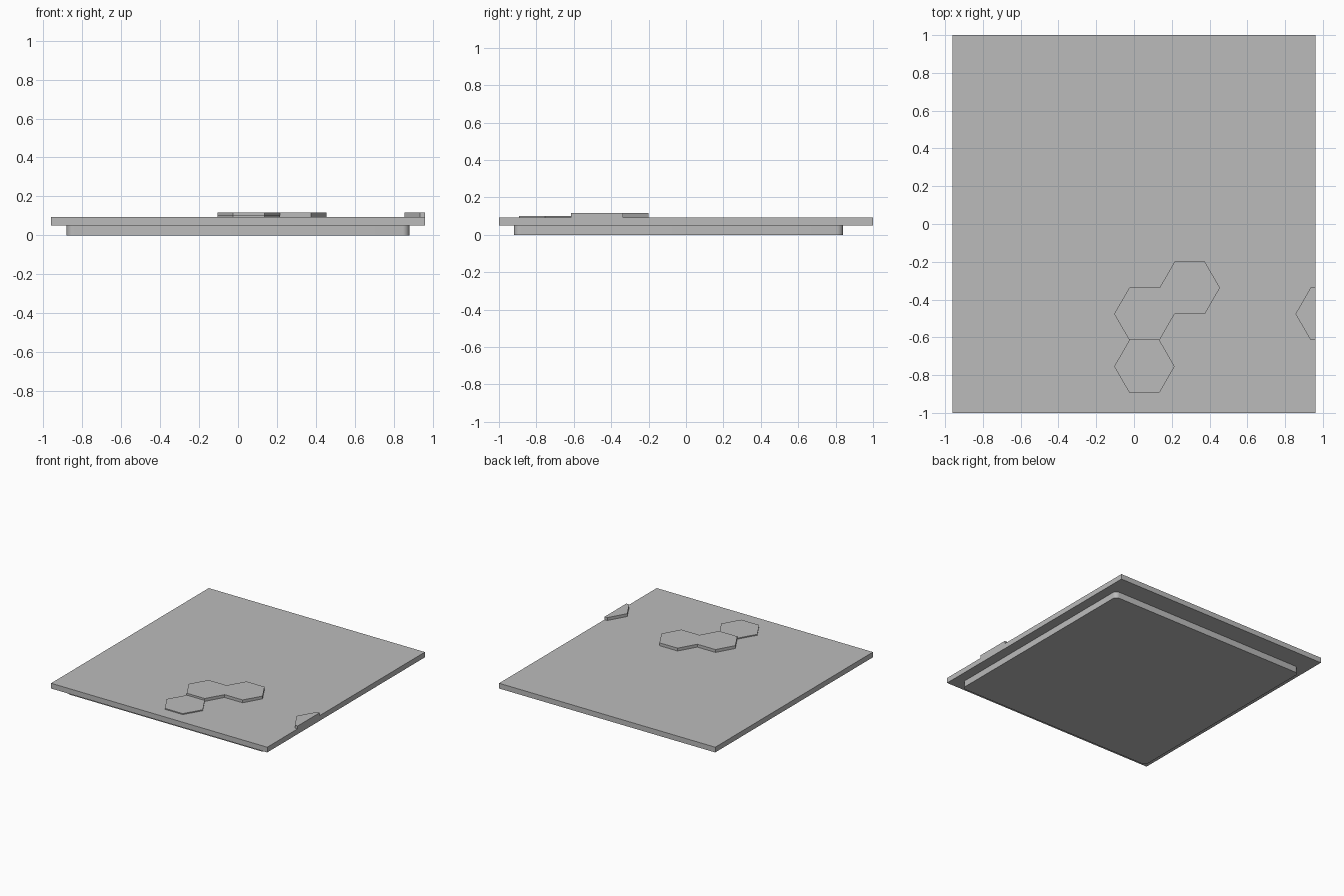
import bpy
import bmesh
import math

cube = bpy.data.objects.get("Cube")
if cube:
    bpy.data.objects.remove(cube, do_unlink=True)

grey = bpy.data.materials.new("plain_grey")
grey.use_nodes = True
colour = (0.5, 0.5, 0.5, 1)
grey.diffuse_color = colour
grey.node_tree.nodes["Principled BSDF"].inputs["Base Color"].default_value = colour

SLAB_BOTTOM, SLAB_TOP = 0.051, 0.093
HALF_X, HALF_Y = 0.96, 1.0


def prism(name, outline, z0, z1, clip_x=None):
    """Extrude a flat outline from z0 to z1, optionally cut off beyond clip_x."""
    bm = bmesh.new()
    base = bm.faces.new([bm.verts.new((x, y, z0)) for x, y in outline])
    if clip_x is not None:
        bmesh.ops.bisect_plane(bm, geom=bm.verts[:] + bm.edges[:] + bm.faces[:],
                               plane_co=(clip_x, 0, 0), plane_no=(1, 0, 0),
                               clear_outer=True)
        base = bm.faces[:][0]
    result = bmesh.ops.extrude_face_region(bm, geom=[base], use_keep_orig=True)
    top = [g for g in result["geom"] if isinstance(g, bmesh.types.BMVert)]
    bmesh.ops.translate(bm, verts=top, vec=(0, 0, z1 - z0))
    bmesh.ops.recalc_face_normals(bm, faces=bm.faces[:])
    mesh = bpy.data.meshes.new(name)
    bm.to_mesh(mesh)
    bm.free()
    mesh.materials.append(grey)
    obj = bpy.data.objects.new(name, mesh)
    bpy.context.collection.objects.link(obj)
    return obj


def rectangle(x0, x1, y0, y1):
    return [(x0, y0), (x1, y0), (x1, y1), (x0, y1)]


def rounded_rectangle(x0, x1, y0, y1, r, steps=8):
    centres = rectangle(x0 + r, x1 - r, y0 + r, y1 - r)
    points = []
    for i, (cx, cy) in enumerate(centres):
        for s in range(steps + 1):
            a = math.pi + math.pi / 2 * (i + s / steps)
            points.append((cx + r * math.cos(a), cy + r * math.sin(a)))
    return points


def hexagon(cx, cy, r=0.16):
    return [(cx + r * math.cos(math.pi / 3 * i), cy + r * math.sin(math.pi / 3 * i))
            for i in range(6)]


# Main slab and the smaller rounded plug beneath it
prism("lid_slab", rectangle(-HALF_X, HALF_X, -HALF_Y, HALF_Y), SLAB_BOTTOM, SLAB_TOP)
plug = prism("lower_plug", rounded_rectangle(-0.88, 0.88, -0.92, 0.84, 0.035), 0, SLAB_BOTTOM)
bpy.ops.object.select_all(action="DESELECT")
plug.select_set(True)
bpy.context.view_layer.objects.active = plug
bpy.ops.object.shade_smooth_by_angle(angle=math.radians(30))

# Raised honeycomb tiles; the edge tile is cut flush with the slab
tiles = [
    ("centre_tile", 0.055, -0.476, 0.116),
    ("back_tile", 0.295, -0.338, 0.116),
    ("low_front_tile", 0.055, -0.754, 0.101),
    ("edge_tile", 1.015, -0.476, 0.116),
]
for name, x, y, top in tiles:
    prism(name, hexagon(x, y), SLAB_TOP, top, clip_x=HALF_X)
